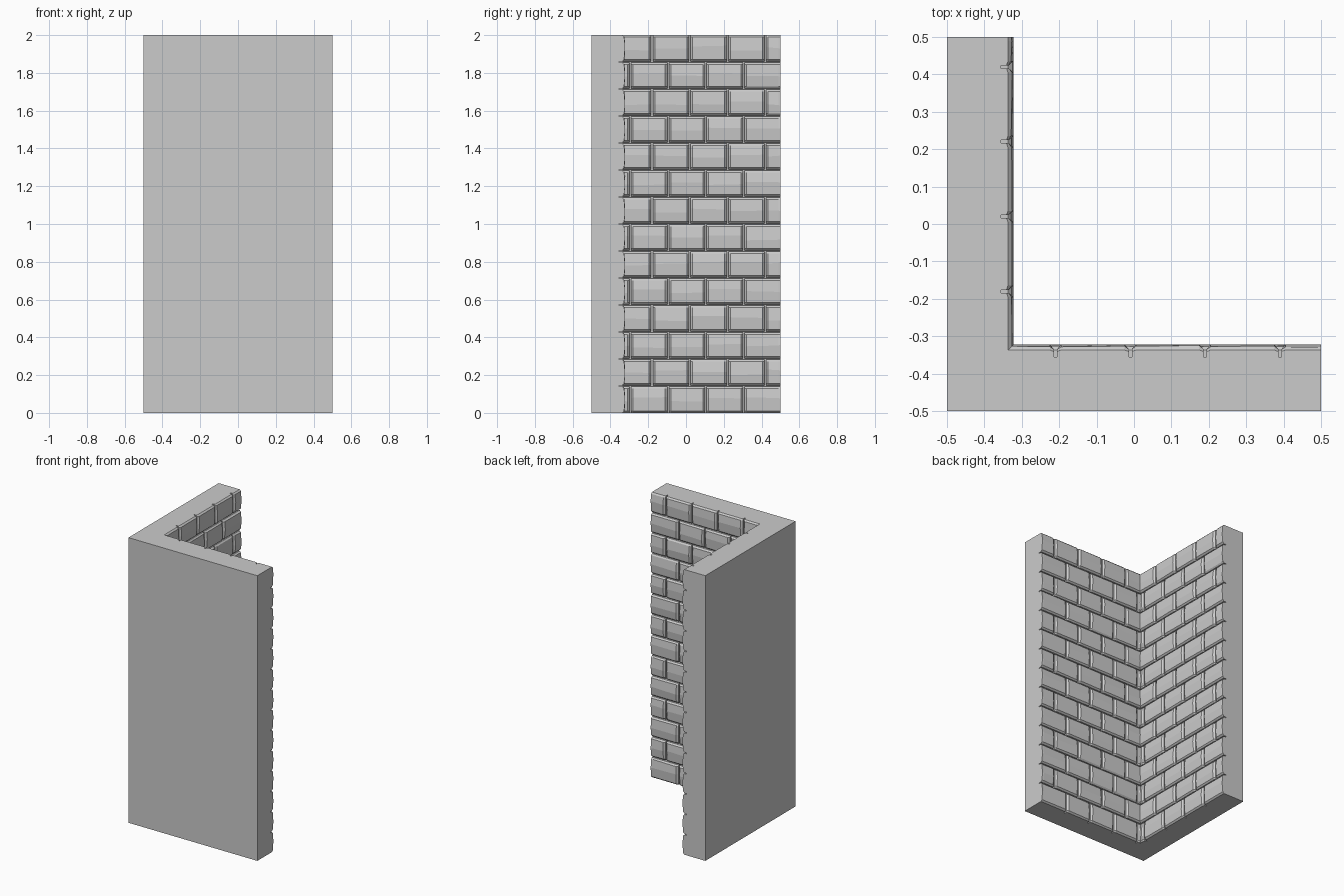
import bpy, bmesh, random

if "Cube" in bpy.data.objects:
    bpy.data.objects.remove(bpy.data.objects["Cube"])

random.seed(4)
END, FACE, ROWS = 0.5, -0.355, 14
ROW_H = 2.0 / ROWS


def make_object(name, bm):
    bmesh.ops.recalc_face_normals(bm, faces=bm.faces)
    mesh = bpy.data.meshes.new(name)
    bm.to_mesh(mesh)
    bm.free()
    obj = bpy.data.objects.new(name, mesh)
    bpy.context.collection.objects.link(obj)


# L-shaped solid wall behind the bricks
bm = bmesh.new()
outline = [(-END, -END), (END, -END), (END, FACE), (FACE, FACE), (FACE, END), (-END, END)]
base = bm.faces.new([bm.verts.new((x, y, 0)) for x, y in outline])
top = bmesh.ops.extrude_face_region(bm, geom=[base])
bmesh.ops.translate(bm, vec=(0, 0, 2), verts=[v for v in top["geom"] if isinstance(v, bmesh.types.BMVert)])
make_object("wall_core", bm)


def add_brick(bm, place, u0, u1, z0, z1, cut0, cut1):
    """Convex chipped stone: chamfered rim with a gently ridged face."""
    r = random.uniform
    w, h = u1 - u0, z1 - z0
    c = min(0.011, w * 0.25)
    us = [u0, u0 + c, u1 - c, u1]
    mid = r(0.4, 0.6)
    tilt = r(-0.1, 0.1)
    grid = []
    for i, u in enumerate(us):
        ridge = mid + tilt * (i / 3 - 0.5)
        row = []
        for j, t in enumerate([0, 0.07, ridge, 0.93, 1]):
            d = [0.017, 0.027, 0.033, 0.027, 0.018][j]
            if (i == 0 and not cut0) or (i == 3 and not cut1):
                d = min(d, 0.024) - 0.004
            if 0 < i < 3 and j in (1, 3):
                d += r(-0.002, 0.003)
            row.append(bm.verts.new(place(u, d, z0 + h * t)))
        grid.append(row)
    for i in range(3):
        for j in range(4):
            bm.faces.new((grid[i][j], grid[i + 1][j], grid[i + 1][j + 1], grid[i][j + 1]))
    # Straight sides running back into the wall
    rim = [g[0] for g in grid] + grid[3][1:] + [g[4] for g in grid[2::-1]] + grid[0][3:0:-1]
    params = ([(u, z0) for u in us] + [(u1, None)] * 4
              + [(u, z1) for u in us[2::-1]] + [(u0, None)] * 3)
    back = [bm.verts.new(place(u, -0.004, v.co.z)) for v, (u, _) in zip(rim, params)]
    n = len(rim)
    for k in range(n):
        m = (k + 1) % n
        bm.faces.new((rim[k], rim[m], back[m], back[k]))
    bm.faces.new(back)


def brick_wing(name, place, even_first, odd_first):
    bm = bmesh.new()
    for row in range(ROWS):
        z0 = row * ROW_H + (0.003 if row else 0)
        z1 = (row + 1) * ROW_H - (0.003 if row < ROWS - 1 else 0)
        first = odd_first if row % 2 else even_first
        joints = [FACE] + [first + 0.2 * k for k in range(6) if first + 0.2 * k < 0.48] + [END]
        for k, (a, b) in enumerate(zip(joints, joints[1:])):
            start, finish = k == 0, b == END
            add_brick(bm, place, a if start else a + 0.004, b if finish else b - 0.004,
                      z0, z1, start, finish)
    make_object(name, bm)


# Brick facing on the two inner sides
brick_wing("side_bricks", lambda u, d, z: (FACE + d, u, z), -0.295, -0.18)
brick_wing("front_bricks", lambda u, d, z: (u, FACE + d, z), -0.31, -0.21)
